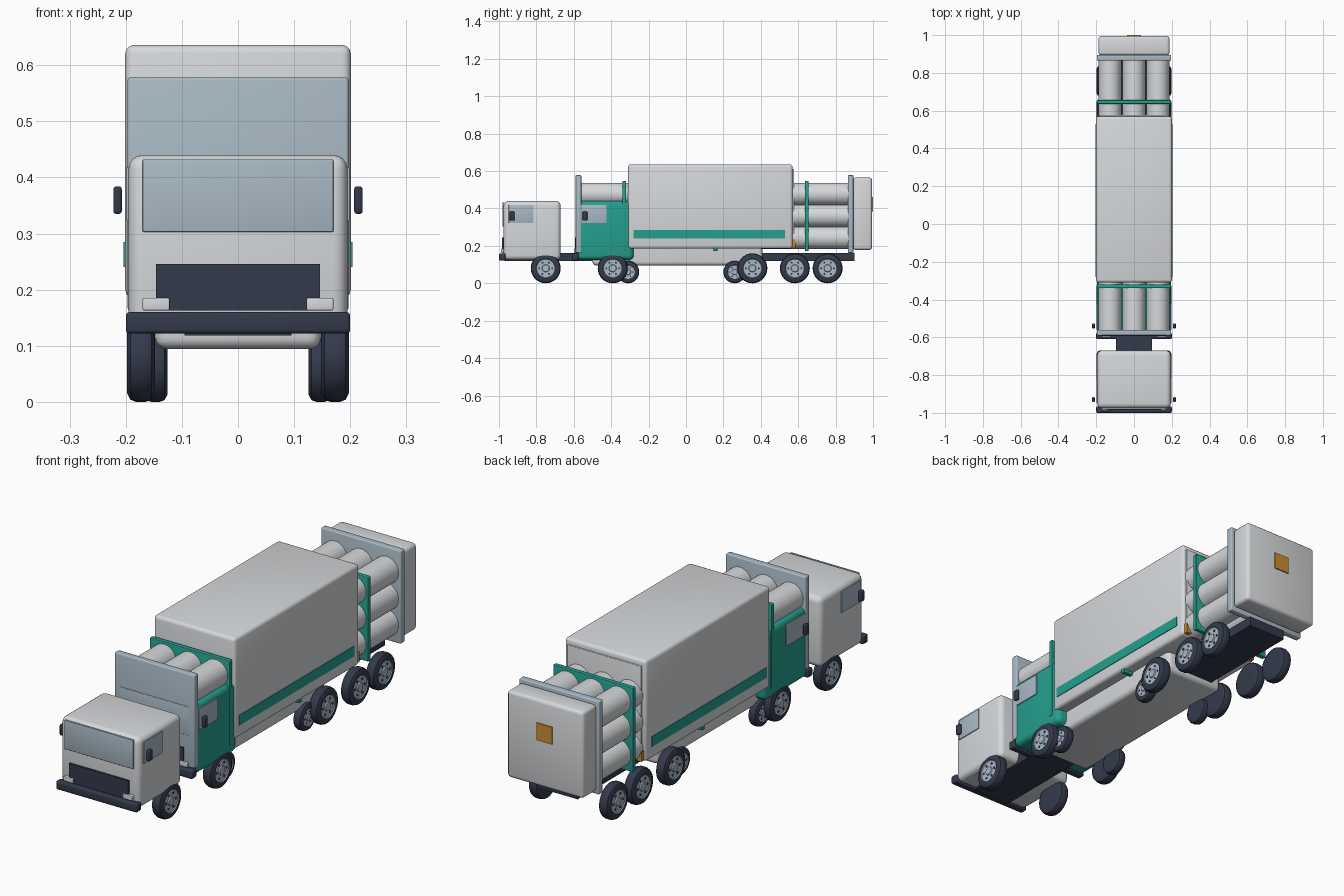
import bpy, bmesh, math
from mathutils import Matrix

if "Cube" in bpy.data.objects:
    bpy.data.objects.remove(bpy.data.objects["Cube"], do_unlink=True)


def material(name, rgb):
    m = bpy.data.materials.new(name)
    m.use_nodes = True
    m.diffuse_color = (*rgb, 1)
    m.node_tree.nodes["Principled BSDF"].inputs["Base Color"].default_value = (*rgb, 1)
    return m


GREY = material("light grey", (0.67, 0.69, 0.71))
BLUE = material("blue grey", (0.40, 0.49, 0.56))
TEAL = material("teal", (0.018, 0.35, 0.27))
DARK = material("dark navy", (0.034, 0.042, 0.072))
AMBER = material("amber", (0.60, 0.27, 0.03))


def finish(bm, name, mats):
    """Turn a bmesh into a smooth shaded object with sharp edges kept."""
    bmesh.ops.recalc_face_normals(bm, faces=bm.faces)
    me = bpy.data.meshes.new(name)
    bm.to_mesh(me)
    bm.free()
    for m in mats:
        me.materials.append(m)
    ob = bpy.data.objects.new(name, me)
    bpy.context.collection.objects.link(ob)
    bpy.ops.object.select_all(action="DESELECT")
    ob.select_set(True)
    bpy.context.view_layer.objects.active = ob
    bpy.ops.object.shade_smooth_by_angle(angle=math.radians(35))
    return ob


def box(name, x, y, z, mat, bevel=0.0, segments=3):
    """Box from ranges along each axis, with rounded edges."""
    bm = bmesh.new()
    bmesh.ops.create_cube(bm, size=1)
    for v in bm.verts:
        for i, (a, b) in enumerate((x, y, z)):
            v.co[i] = (a + b) / 2 + v.co[i] * (b - a)
    if bevel:
        bmesh.ops.bevel(bm, geom=bm.edges[:], offset=bevel, segments=segments,
                        profile=0.5, affect="EDGES")
    return finish(bm, name, [mat])


def pair(name, x, y, z, mat, bevel=0.0):
    """The same box on the left and on the right."""
    box("left_" + name, x, y, z, mat, bevel)
    box("right_" + name, (-x[1], -x[0]), y, z, mat, bevel)


def wheel(name, x, y, r, width, side):
    """Lathed tyre with a dished hub and bolts on its outer face."""
    h = width / 2
    rim = r * 0.64
    profile = [(-h, 0), (-h, rim), (-h, r * 0.8), (-h * 0.75, r * 0.95),
               (-h * 0.35, r), (h * 0.35, r), (h * 0.75, r * 0.95), (h, r * 0.8),
               (h, rim), (h * 0.85, rim * 0.95), (h * 0.8, rim * 0.4),
               (h, rim * 0.35), (h, 0)]
    bm = bmesh.new()
    vs = [bm.verts.new((a, 0, b)) for a, b in profile]
    edges = [bm.edges.new(e) for e in zip(vs, vs[1:])]
    bmesh.ops.spin(bm, geom=vs + edges, cent=(0, 0, 0), axis=(1, 0, 0),
                   angle=math.tau, steps=32, use_merge=True)
    bmesh.ops.remove_doubles(bm, verts=bm.verts, dist=1e-5)
    for f in bm.faces:
        c = f.calc_center_median()
        f.material_index = int(math.hypot(c.y, c.z) < rim * 0.99 and c.x > 0)
    for i in range(6):
        a = math.tau * i / 6
        spot = Matrix.Translation((h * 0.83, rim * 0.68 * math.cos(a), rim * 0.68 * math.sin(a)))
        bmesh.ops.create_cone(bm, cap_ends=True, segments=8, radius1=r * 0.07,
                              radius2=r * 0.07, depth=h * 0.16,
                              matrix=spot @ Matrix.Rotation(math.pi / 2, 4, "Y"))
    for v in bm.verts:
        v.co.x = x + v.co.x * side
        v.co.y += y
        v.co.z += r
    finish(bm, name, [DARK, BLUE])


def axle(name, x, y, r, width):
    wheel("left_" + name, x, y, r, width, 1)
    wheel("right_" + name, -x, y, r, width, -1)


def cab(prefix, y, mat):
    """Boxy cab whose front bumper starts at y."""
    f = y + 0.025
    box(prefix + "_cab", (-0.195, 0.195), (f, f + 0.305), (0.125, 0.44), mat, 0.025, 4)
    box(prefix + "_bumper", (-0.2, 0.2), (y, y + 0.035), (0.122, 0.16), DARK, 0.007)
    box(prefix + "_windshield", (-0.17, 0.17), (f - 0.007, f + 0.002), (0.303, 0.432), BLUE, 0.002)
    box(prefix + "_grille", (-0.146, 0.146), (f - 0.009, f + 0.002), (0.163, 0.246), DARK)
    pair(prefix + "_headlight", (0.122, 0.17), (f - 0.014, f + 0.004), (0.163, 0.185), GREY, 0.003)
    pair(prefix + "_side_window", (0.193, 0.199), (f + 0.027, f + 0.16), (0.322, 0.418), BLUE, 0.001)
    pair(prefix + "_mirror", (0.207, 0.222), (f + 0.032, f + 0.058), (0.335, 0.384), DARK, 0.005)


# Front cab and long chassis
cab("front", -1.0, GREY)
box("long_chassis", (-0.095, 0.095), (-0.97, 0.90), (0.118, 0.162), DARK)

# Gas tube rack: bulkheads, nine tubes and three clamping frames
box("front_bulkhead", (-0.197, 0.197), (-0.59, -0.56), (0.163, 0.578), BLUE, 0.005)
box("rear_bulkhead", (-0.197, 0.197), (0.865, 0.895), (0.163, 0.578), BLUE, 0.005)
for col in range(3):
    for row in range(3):
        bm = bmesh.new()
        place = Matrix.Translation(((col - 1) * 0.127, 0.155, 0.243 + row * 0.117))
        bmesh.ops.create_cone(bm, cap_ends=True, segments=40, radius1=0.06, radius2=0.06,
                              depth=1.43, matrix=place @ Matrix.Rotation(math.pi / 2, 4, "X"))
        finish(bm, f"gas_tube_{col}_{row}", [GREY])
for i in range(3):
    y = -0.33 + i * 0.488
    box(f"tube_frame_{i}", (-0.197, 0.197), (y - 0.01, y + 0.01), (0.172, 0.548), TEAL, 0.003)

# Rear equipment cabinet with its warning plate
box("rear_cabinet", (-0.188, 0.188), (0.893, 0.995), (0.178, 0.565), GREY, 0.015)
box("warning_plate", (-0.038, 0.038), (0.993, 1.0), (0.385, 0.462), AMBER)

# Second cab and cargo box
cab("middle", -0.61, TEAL)
box("cargo_box", (-0.201, 0.201), (-0.31, 0.57), (0.185, 0.636), GREY, 0.015)
pair("box_stripe", (0.199, 0.204), (-0.28, 0.53), (0.24, 0.285), TEAL)
box("box_door", (-0.183, 0.183), (0.565, 0.578), (0.20, 0.61), GREY, 0.003)
pair("tail_light", (0.165, 0.19), (0.565, 0.585), (0.19, 0.235), AMBER)

# Low body under the cargo box
box("low_body", (-0.148, 0.148), (-0.50, 0.41), (0.094, 0.40), GREY, 0.022, 4)

# Wheels
for i, y in enumerate((-0.75, -0.392, 0.355, 0.582, 0.757)):
    axle(f"wheel_{i}", 0.173, y, 0.08, 0.05)
for i, y in enumerate((-0.31, 0.26)):
    axle(f"small_wheel_{i}", 0.147, y, 0.06, 0.042)
